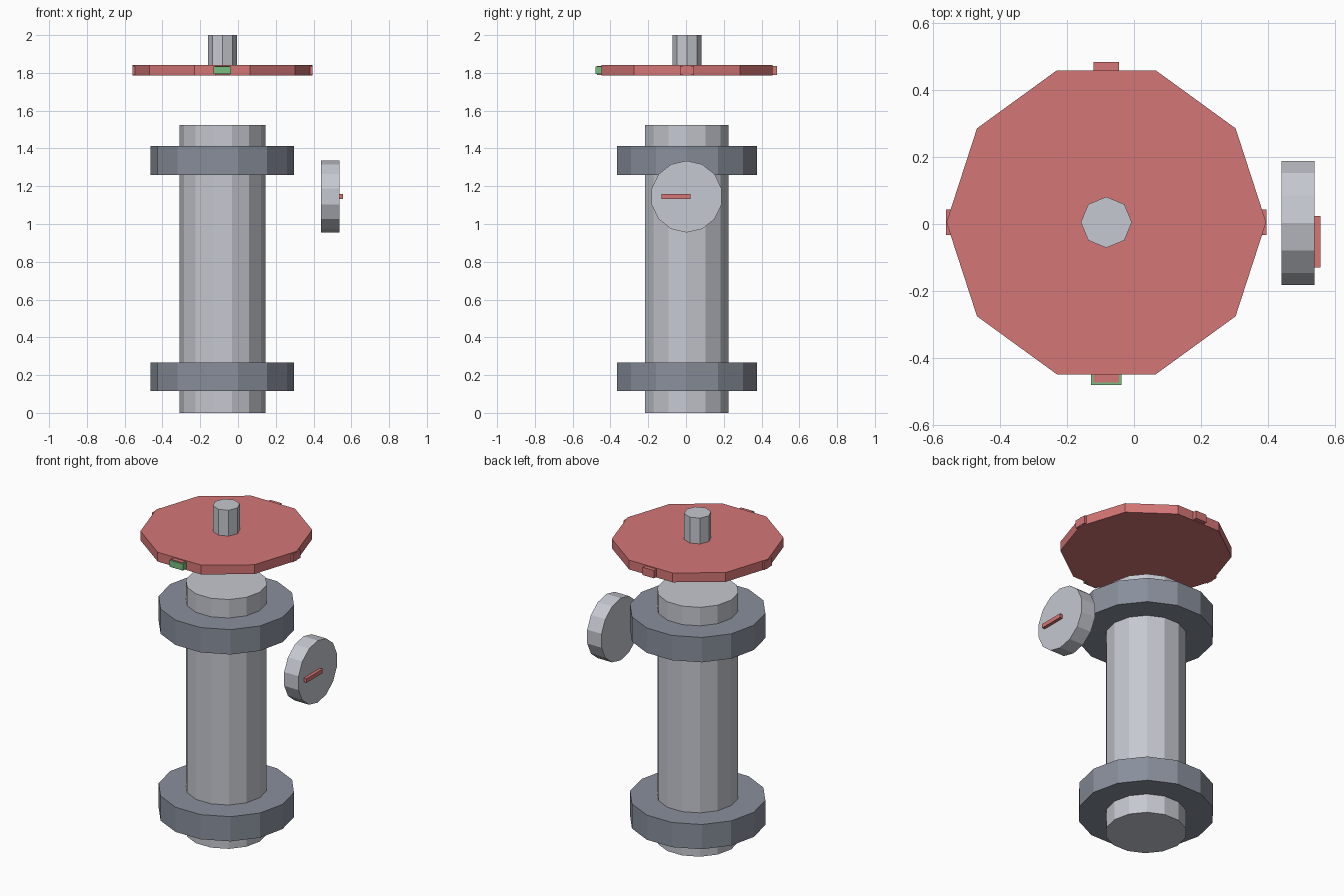
import bpy
import bmesh
from math import cos, sin, pi, radians
from mathutils import Matrix

cube = bpy.data.objects.get("Cube")
if cube:
    bpy.data.objects.remove(cube, do_unlink=True)

AX, AY = -0.0825, 0.005      # shared vertical axis of pipe, flanges and handwheel


def material(name, rgb):
    m = bpy.data.materials.new(name)
    m.use_nodes = True
    m.diffuse_color = (*rgb, 1)
    m.node_tree.nodes["Principled BSDF"].inputs["Base Color"].default_value = (*rgb, 1)
    return m


STEEL = material("light_steel", (0.56, 0.58, 0.63))
IRON = material("dark_iron", (0.25, 0.275, 0.33))
RED = material("red_paint", (0.66, 0.18, 0.18))
GREEN = material("green_paint", (0.19, 0.52, 0.22))


def finish(name, bm, mat):
    bmesh.ops.recalc_face_normals(bm, faces=bm.faces[:])
    mesh = bpy.data.meshes.new(name)
    bm.to_mesh(mesh)
    bm.free()
    mesh.materials.append(mat)
    obj = bpy.data.objects.new(name, mesh)
    bpy.context.collection.objects.link(obj)
    return obj


def prism(name, sides, radius, low, high, mat, place=None):
    """Regular prism along z with a corner on +x, then moved by place."""
    bm = bmesh.new()
    ring = [bm.verts.new((radius * cos(2 * pi * i / sides),
                          radius * sin(2 * pi * i / sides), low)) for i in range(sides)]
    base = bm.faces.new(ring)
    top = bmesh.ops.extrude_face_region(bm, geom=[base])["geom"]
    bmesh.ops.translate(bm, vec=(0, 0, high - low),
                        verts=[v for v in top if isinstance(v, bmesh.types.BMVert)])
    bm.transform(place or Matrix.Translation((AX, AY, 0)))
    # keep the bottom cap closed
    bmesh.ops.holes_fill(bm, edges=[e for e in bm.edges if e.is_boundary])
    return finish(name, bm, mat)


def block(name, low, high, mat, place=None):
    bm = bmesh.new()
    bmesh.ops.create_cube(bm, size=1)
    for v in bm.verts:
        v.co = [a + (b - a) * (c + 0.5) for a, b, c in zip(low, high, v.co)]
    if place:
        bm.transform(place)
    return finish(name, bm, mat)


# Pipe body and its two flanges
prism("pipe_body", 14, 0.227, 0, 1.525, STEEL)
prism("lower_flange", 14, 0.38, 0.117, 0.268, IRON)
prism("upper_flange", 14, 0.38, 1.26, 1.412, IRON)

# Handwheel and stem
prism("handwheel", 10, 0.476, 1.785, 1.842, RED)
prism("valve_stem", 8, 0.076, 1.8, 2.0, STEEL)

# Four grip tabs around the wheel rim, with a green marker on the front one
for side, turn in (("left", 0), ("back", 90), ("right", 180), ("front", 270)):
    spin = Matrix.Translation((AX, AY, 0)) @ Matrix.Rotation(radians(turn), 4, "Z")
    block(side + "_grip_tab", (0.43, -0.038, 1.789), (0.477, 0.038, 1.837), RED, spin)
block("open_marker", (AX - 0.046, -0.48, 1.794), (AX + 0.046, -0.44, 1.833), GREEN)

# Gauge with needle, facing the model's left
face_left = Matrix.Translation((0.44, 0.003, 1.145)) @ Matrix.Rotation(radians(90), 4, "Y")
prism("gauge_dial", 14, 0.19, 0, 0.097, STEEL, face_left)
block("gauge_needle", (0.53, -0.13, 1.133), (0.556, 0.024, 1.158), RED)
